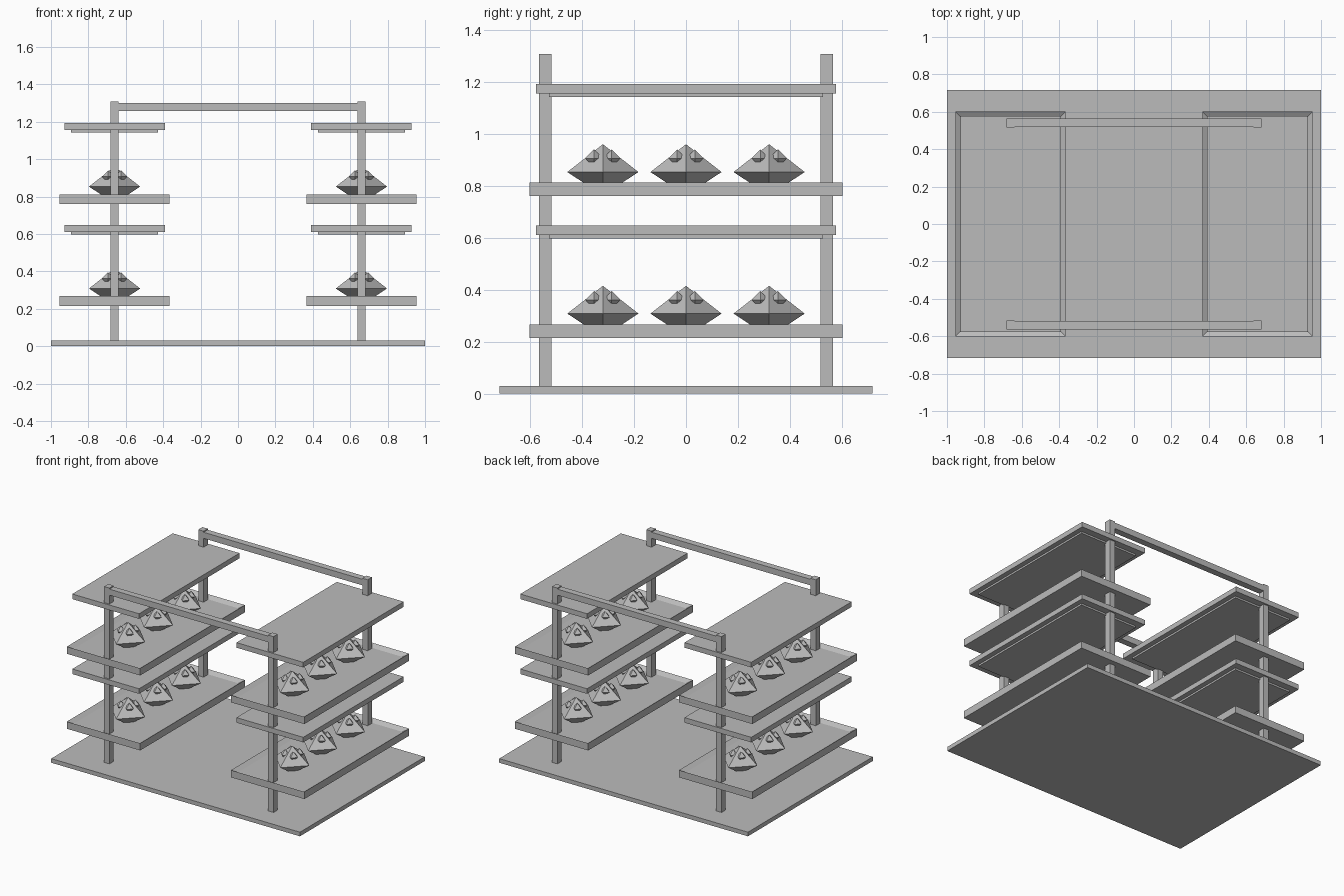
import bpy
import bmesh
from mathutils import Vector

if "Cube" in bpy.data.objects:
    bpy.data.objects.remove(bpy.data.objects["Cube"], do_unlink=True)

grey = bpy.data.materials.new("plain_grey")
grey.use_nodes = True
COLOUR = (0.5, 0.5, 0.5, 1)
grey.diffuse_color = COLOUR
grey.node_tree.nodes["Principled BSDF"].inputs["Base Color"].default_value = COLOUR


def finish(name, bm):
    bmesh.ops.recalc_face_normals(bm, faces=bm.faces)
    mesh = bpy.data.meshes.new(name)
    bm.to_mesh(mesh)
    bm.free()
    mesh.materials.append(grey)
    obj = bpy.data.objects.new(name, mesh)
    bpy.context.collection.objects.link(obj)


def add_box(bm, x, y, z0, z1, width, depth):
    verts = bmesh.ops.create_cube(bm, size=1)["verts"]
    for v in verts:
        v.co = Vector((x + v.co.x * width, y + v.co.y * depth,
                       (z0 + z1) / 2 + v.co.z * (z1 - z0)))


def box(name, *dims):
    bm = bmesh.new()
    add_box(bm, *dims)
    finish(name, bm)


def tray(name, x, z0, z1, width, depth, rim, sink):
    bm = bmesh.new()
    add_box(bm, x, 0, z0, z1, width, depth)
    bm.normal_update()
    top = max(bm.faces, key=lambda f: f.calc_center_median().z)
    bmesh.ops.inset_region(bm, faces=[top], thickness=rim)
    bmesh.ops.translate(bm, verts=top.verts, vec=(0, 0, -sink))
    finish(name, bm)


def add_octahedron(bm, centre, radius, up, down):
    c = Vector(centre)
    ring = [bm.verts.new(c + Vector(d) * radius)
            for d in ((1, 0, 0), (0, 1, 0), (-1, 0, 0), (0, -1, 0))]
    tip = bm.verts.new(c + Vector((0, 0, up)))
    base = bm.verts.new(c - Vector((0, 0, down)))
    for i in range(4):
        a, b = ring[i], ring[(i + 1) % 4]
        bm.faces.new((a, b, tip))
        bm.faces.new((b, a, base))


# Faceted plant with a small bud on each upper face
def plant(name, x, y, z):
    bm = bmesh.new()
    add_octahedron(bm, (x, y, z), 0.137, 0.107, 0.09)
    for sx in (-1, 1):
        for sy in (-1, 1):
            bud = (x + sx * 0.034, y + sy * 0.034, z + 0.053)
            add_octahedron(bm, bud, 0.034, 0.034, 0.034)
    finish(name, bm)


# Floor slab
box("floor_slab", 0, 0, 0, 0.03, 2, 1.434)

# Portal frames at the front and back
for end, y in (("front", -0.541), ("back", 0.541)):
    for side, x in (("right", -0.66), ("left", 0.66)):
        box(f"{end}_{side}_post", x, y, 0.03, 1.308, 0.043, 0.048)
    box(f"{end}_top_beam", 0, y, 1.256, 1.3, 1.278, 0.047)

# Two tiers on each side: tray, plants, and a light panel above
for side, x in (("right", -0.66), ("left", 0.66)):
    for tier, lift in (("lower", 0), ("upper", 0.545)):
        label = f"{side}_{tier}"
        tray(f"{label}_tray", x, 0.215 + lift, 0.267 + lift, 0.59, 1.204, 0.045, 0.02)
        for i in range(3):
            plant(f"{label}_plant_{i + 1}", x, (i - 1) * 0.32, 0.308 + lift)
        box(f"{label}_canopy", x, 0, 0.61 + lift, 0.647 + lift, 0.537, 1.154)
        box(f"{label}_light_panel", x, 0, 0.597 + lift, 0.61 + lift, 0.465, 1.054)
